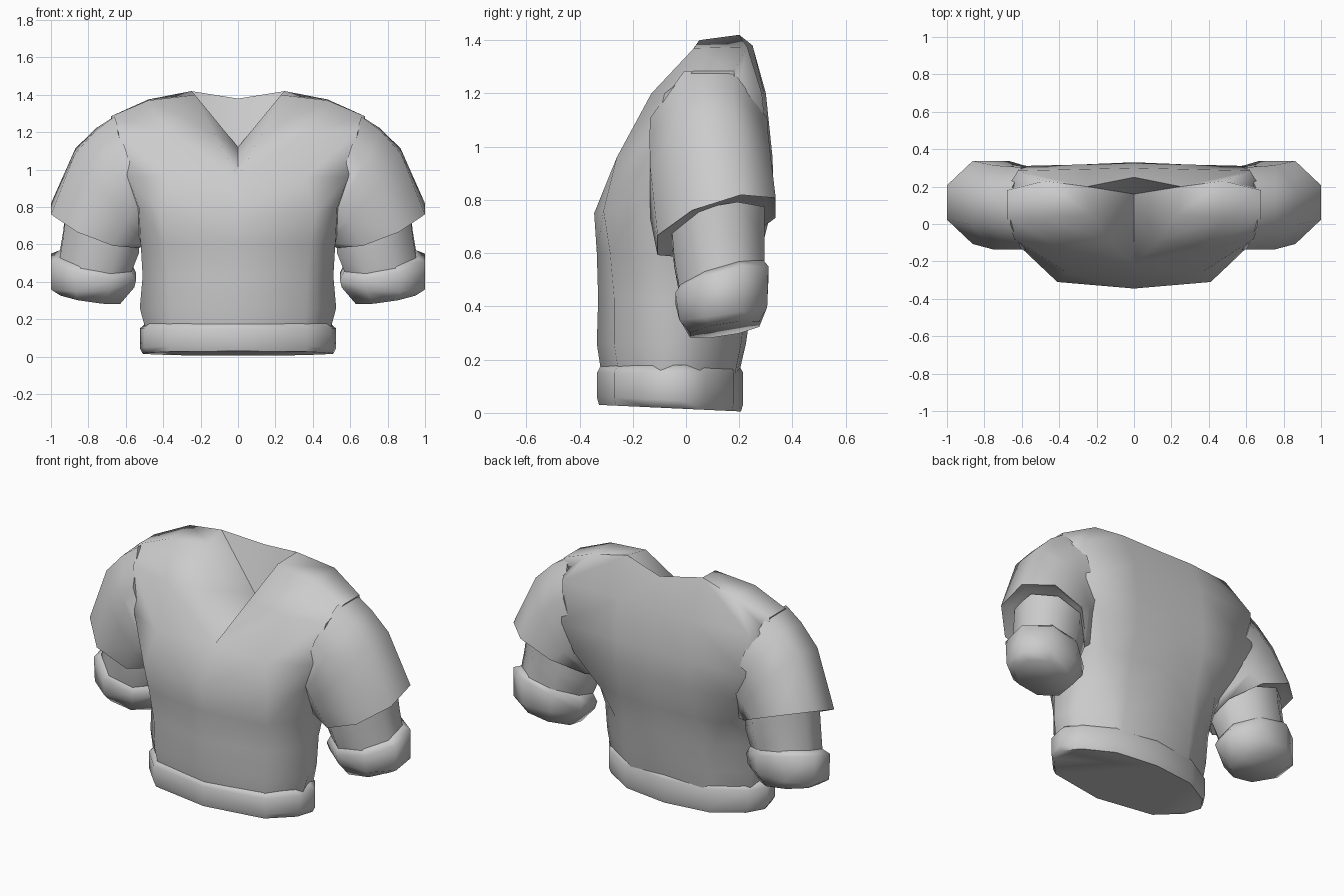
import bpy, bmesh, math
from mathutils import Vector

if "Cube" in bpy.data.objects:
    bpy.data.objects.remove(bpy.data.objects["Cube"])


def finish(name, bm, angle=65):
    """Mirror across x, fix normals and create a smooth-shaded object."""
    bmesh.ops.mirror(bm, geom=bm.verts[:] + bm.edges[:] + bm.faces[:],
                     axis='X', merge_dist=0.001)
    bmesh.ops.remove_doubles(bm, verts=bm.verts[:], dist=0.001)
    bmesh.ops.recalc_face_normals(bm, faces=bm.faces[:])
    me = bpy.data.meshes.new(name)
    bm.to_mesh(me)
    bm.free()
    ob = bpy.data.objects.new(name, me)
    bpy.context.collection.objects.link(ob)
    bpy.ops.object.select_all(action='DESELECT')
    ob.select_set(True)
    bpy.context.view_layer.objects.active = ob
    bpy.ops.object.shade_smooth_by_angle(angle=math.radians(angle))


def loft(bm, rows, closed):
    """Bridge rows of points with quads; return the vertex rows."""
    vr = [[bm.verts.new(p) for p in r] for r in rows]
    for a, b in zip(vr, vr[1:]):
        n = len(a)
        for i in range(n if closed else n - 1):
            j = (i + 1) % n
            bm.faces.new((a[i], a[j], b[j], b[i]))
    return vr


def tube(name, rings, angle=65):
    """Eight-sided tube; ring = inner (x,z), outer (x,z), y centre, y radius, z tilt."""
    bm = bmesh.new()
    rows = []
    for xi, zi, xo, zo, yc, ry, tilt in rings:
        c = Vector(((xi + xo) / 2, yc, (zi + zo) / 2))
        u = Vector(((xo - xi) / 2, 0, (zo - zi) / 2))
        v = Vector((0, ry, tilt))
        k = 1 / math.cos(math.pi / 8)
        angs = [math.pi / 8 + i * math.pi / 4 for i in range(8)]
        rows.append([c + u * k * math.cos(t) + v * k * math.sin(t) for t in angs])
    vr = loft(bm, rows, True)
    bm.faces.new(vr[0])
    bm.faces.new(vr[-1])
    finish(name, bm, angle)


# Torso: half sections (z, V-edge x, front y, front corner, side front, side back, back corner, back y)
sections = [
    (0.13, 0, -.315, .35, -.25, .49, -.10, .46, .05, .28, .16, .195),
    (0.26, 0, -.335, .365, -.27, .525, -.08, .48, .06, .30, .18, .225),
    (0.43, 0, -.33, .37, -.27, .51, -.09, .48, .08, .33, .20, .25),
    (0.60, 0, -.335, .39, -.285, .52, -.11, .50, .12, .40, .24, .28),
    (0.80, 0, -.325, .41, -.305, .53, -.17, .56, .19, .53, .305, .33),
    (0.96, 0, -.22, .36, -.26, .59, -.14, .65, .20, .61, .31, .325),
    (1.20, .13, -.09, .38, -.13, .64, -.08, .68, .19, .62, .285, .30),
]
rows = []
for z, xa, ya, xb, yb, xc, yc, xd, yd, xe, ye, yg in sections:
    rows.append([(xa, ya, z), (xb, yb, z), (xc, yc, z), (xd, yd, z),
                 (xe, ye, z), (.24, ye + (yg - ye) * .6, z), (0, yg, z)])
# Bust height sits slightly lower at the centre
rows[4][0] = (0, -.345, .75)
rows[4][1] = (.41, -.31, .76)
rows.append([(.23, .05, 1.40), (.48, .03, 1.37), (.68, .03, 1.285), (.68, .18, 1.285),
             (.48, .23, 1.375), (.25, .20, 1.42), (0, .25, 1.38)])
bm = bmesh.new()
vr = loft(bm, rows, False)
bm.faces.new(vr[0])
top = vr[-1]
# Shoulder tops
bm.faces.new((top[0], top[1], top[4], top[5]))
bm.faces.new((top[1], top[2], top[3], top[4]))
# V neck recess
mid = bm.verts.new((0, .16, 1.12))
neck = [vr[5][0], vr[6][0], top[0], top[5], top[6]]
for a, b in zip(neck, neck[1:]):
    bm.faces.new((a, b, mid))
finish("torso", bm)

# Hem band with slightly tilted underside
outline = [(0, -.335), (.37, -.27), (.50, -.13), (.525, -.02), (.46, .075), (.28, .18), (0, .215)]
bm = bmesh.new()
rows = [[(x * s, -.06 + (y + .06) * s, z - .045 * y * t) for x, y in outline]
        for s, z, t in ((.94, .18, 0), (1, .15, 0), (1, .045, 1), (.97, .015, 1))]
vr = loft(bm, rows, False)
bm.faces.new(vr[0])
bm.faces.new(vr[-1])
finish("hem_band", bm)

# Short outer sleeves
tube("sleeves", [
    (.46, .68, .66, 1.285, .085, .22, 0),
    (.47, .65, .76, 1.215, .085, .222, .015),
    (.48, .62, .87, 1.10, .09, .225, .03),
    (.53, .61, 1.0, .79, .115, .222, .07),
    (.56, .64, .95, .79, .115, .19, .07),
])

# Lower sleeves
tube("lower_sleeves", [
    (.53, .66, .92, .78, .12, .175, .03),
    (.53, .57, .935, .65, .125, .17, .04),
    (.57, .47, .955, .53, .135, .16, .045),
])

# Cuffs
tube("cuffs", [
    (.57, .48, .955, .55, .135, .155, .045),
    (.545, .43, 1.0, .53, .135, .175, .05),
    (.555, .38, 1.0, .37, .14, .165, .025),
    (.63, .29, .95, .335, .145, .13, .02),
])
